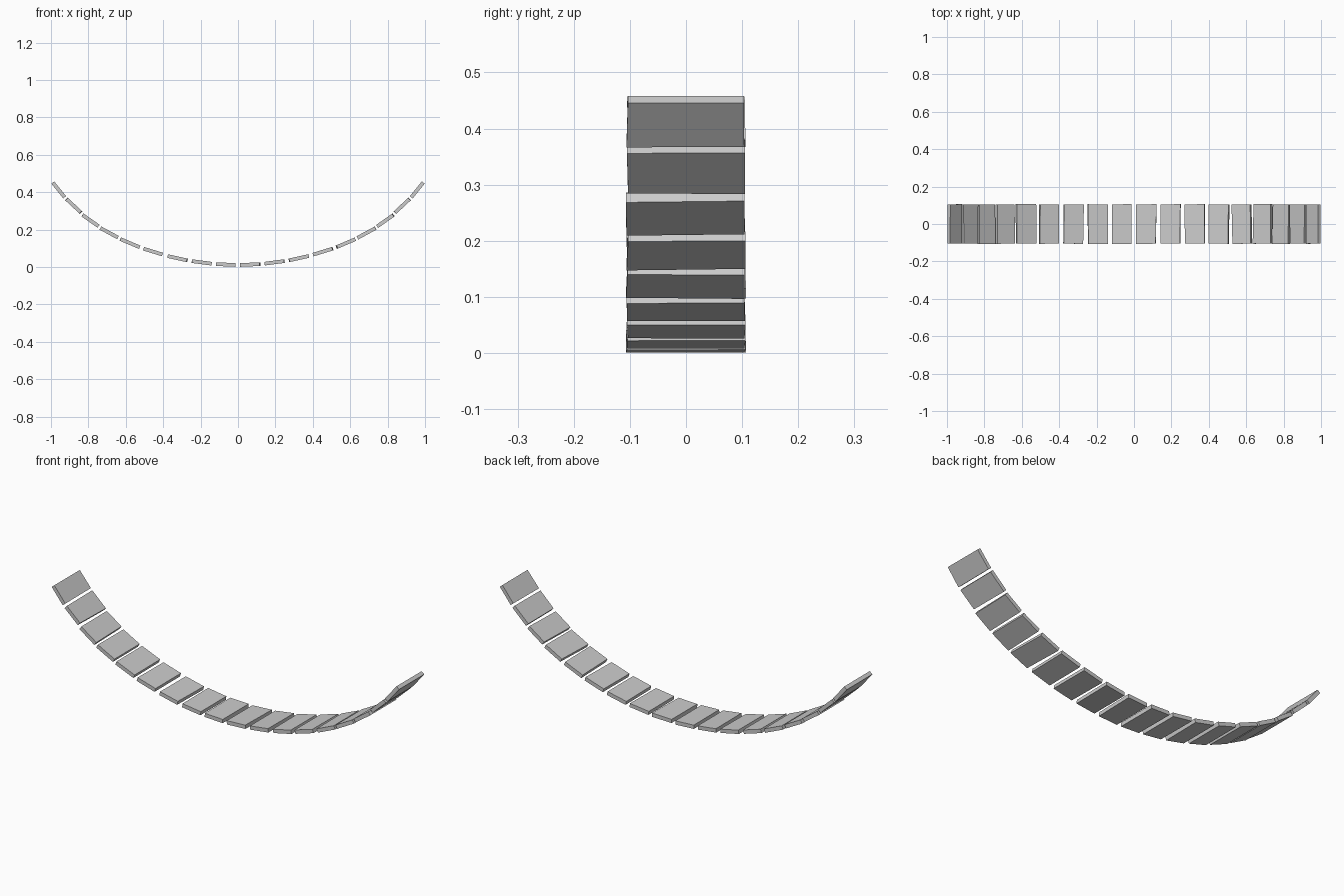
import bpy, bmesh, math, random
from mathutils import Matrix, Vector

if "Cube" in bpy.data.objects:
    bpy.data.objects.remove(bpy.data.objects["Cube"])

random.seed(4)
THICK, WIDTH = 0.0195, 0.21

# half of the sagging walkway: x centre, z of underside centre, tilt, length
HALF = [
    (0.065, 0.0035, 2.5, 0.107), (0.194, 0.015, 7.5, 0.108),
    (0.324, 0.0375, 12.5, 0.107), (0.454, 0.073, 17.0, 0.106),
    (0.577, 0.1185, 23.0, 0.107), (0.688, 0.174, 28.5, 0.106),
    (0.788, 0.240, 35.0, 0.102), (0.878, 0.320, 43.0, 0.102),
    (0.960, 0.408, 51.0, 0.101),
]


def plank(name, x, z, tilt, length):
    """Slightly irregular board tilted along the curve."""
    bm = bmesh.new()
    bmesh.ops.create_cube(bm, size=1)
    bmesh.ops.scale(bm, vec=(length, WIDTH, THICK), verts=bm.verts)
    # hand-cut look: nudge the four vertical corner edges
    nudge = {(sx, sy): Vector((random.uniform(-.003, .003), random.uniform(-.002, .002), 0))
             for sx in (False, True) for sy in (False, True)}
    for v in bm.verts:
        v.co += nudge[(v.co.x > 0, v.co.y > 0)]
    t = math.radians(tilt)
    centre = (x, 0, z + THICK / 2 * math.cos(t))
    bm.transform(Matrix.Translation(centre) @ Matrix.Rotation(-t, 4, 'Y'))
    me = bpy.data.meshes.new(name)
    bm.to_mesh(me)
    bm.free()
    bpy.context.collection.objects.link(bpy.data.objects.new(name, me))


# planks on both sides of the middle
for i, (x, z, tilt, length) in enumerate(HALF, 1):
    plank(f"plank_right_{i}", x, z, tilt, length)
    plank(f"plank_left_{i}", -x, z, -tilt, length)
